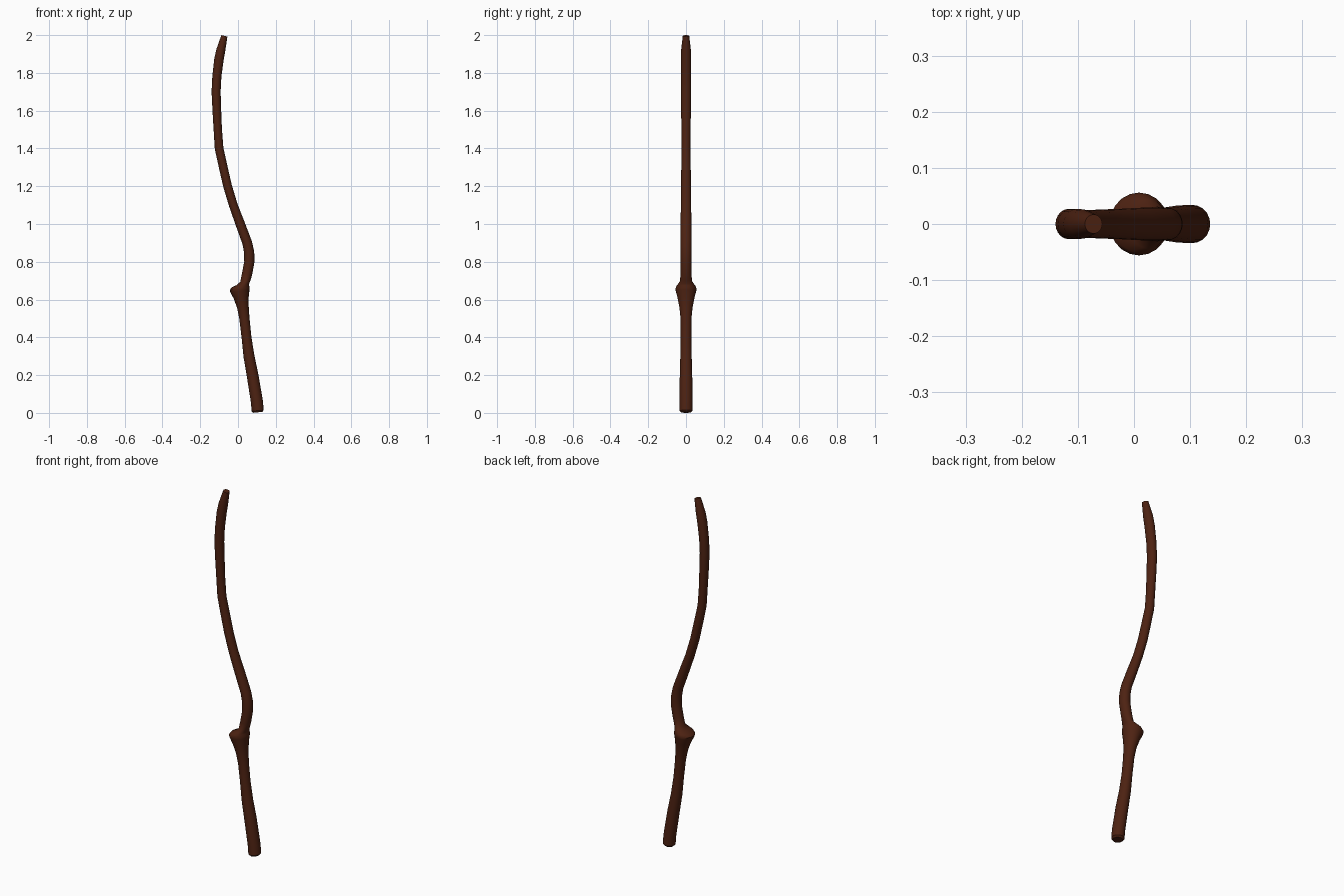
import bpy, bmesh, math
from mathutils import Vector

SIDES = 20

# Stations along the branch: centre x, centre z, half width in x, half width in y
STATIONS = [
    (0.105, 0.003, 0.024, 0.026),
    (0.104, 0.012, 0.032, 0.034),
    (0.100, 0.06, 0.032, 0.034),
    (0.077, 0.20, 0.031, 0.033),
    (0.058, 0.30, 0.029, 0.030),
    (0.045, 0.40, 0.026, 0.028),
    (0.034, 0.50, 0.027, 0.029),
    (0.026, 0.56, 0.031, 0.035),
    (0.017, 0.61, 0.040, 0.045),
    # flared knot and its cut top
    (0.010, 0.645, 0.051, 0.054),
    (0.009, 0.657, 0.053, 0.056),
    (0.012, 0.669, 0.047, 0.052),
    (0.025, 0.680, 0.034, 0.044),
    (0.039, 0.697, 0.027, 0.032),
    # upper limb
    (0.048, 0.735, 0.027, 0.029),
    (0.060, 0.80, 0.027, 0.029),
    (0.059, 0.85, 0.027, 0.029),
    (0.049, 0.90, 0.026, 0.029),
    (0.012, 1.00, 0.025, 0.029),
    (-0.025, 1.10, 0.023, 0.027),
    (-0.055, 1.20, 0.023, 0.026),
    (-0.078, 1.30, 0.023, 0.025),
    (-0.100, 1.40, 0.023, 0.023),
    (-0.107, 1.50, 0.022, 0.024),
    (-0.112, 1.60, 0.023, 0.026),
    (-0.116, 1.70, 0.024, 0.027),
    (-0.112, 1.78, 0.024, 0.027),
    (-0.101, 1.87, 0.025, 0.027),
    (-0.091, 1.92, 0.024, 0.026),
    (-0.076, 1.98, 0.018, 0.019),
    (-0.072, 1.996, 0.016, 0.017),
]
KNOT = range(8, 14)


def loft(name, stations):
    """Skin rings that stand square to the path; cap both ends."""
    bm = bmesh.new()
    rings = []
    last = len(stations) - 1
    for i, (x, z, rx, ry) in enumerate(stations):
        a, b = stations[max(i - 1, 0)], stations[min(i + 1, last)]
        tangent = Vector((b[0] - a[0], 0, b[1] - a[1])).normalized()
        # the knot's rings stay nearly level, rising slightly towards the limb
        across = Vector((tangent.z, 0, -tangent.x))
        if i in KNOT:
            across = Vector((1, 0, 0.12)).normalized()
        ring = []
        for k in range(SIDES):
            t = math.tau * k / SIDES
            p = Vector((x, 0, z)) + across * rx * math.cos(t)
            p.y = ry * math.sin(t)
            ring.append(bm.verts.new(p))
        rings.append(ring)
    for r0, r1 in zip(rings, rings[1:]):
        for k in range(SIDES):
            n = (k + 1) % SIDES
            bm.faces.new((r0[k], r0[n], r1[n], r1[k]))
    bm.faces.new(rings[0][::-1])
    bm.faces.new(rings[-1])
    bmesh.ops.recalc_face_normals(bm, faces=bm.faces)
    mesh = bpy.data.meshes.new(name)
    bm.to_mesh(mesh)
    bm.free()
    obj = bpy.data.objects.new(name, mesh)
    bpy.context.collection.objects.link(obj)
    return obj


# Crooked wooden staff
staff = loft("wooden_staff", STATIONS)
wood = bpy.data.materials.new("dark_wood")
wood.diffuse_color = (0.075, 0.016, 0.006, 1)
staff.data.materials.append(wood)

bpy.context.view_layer.objects.active = staff
staff.select_set(True)
bpy.ops.object.shade_smooth_by_angle(angle=math.radians(40))
